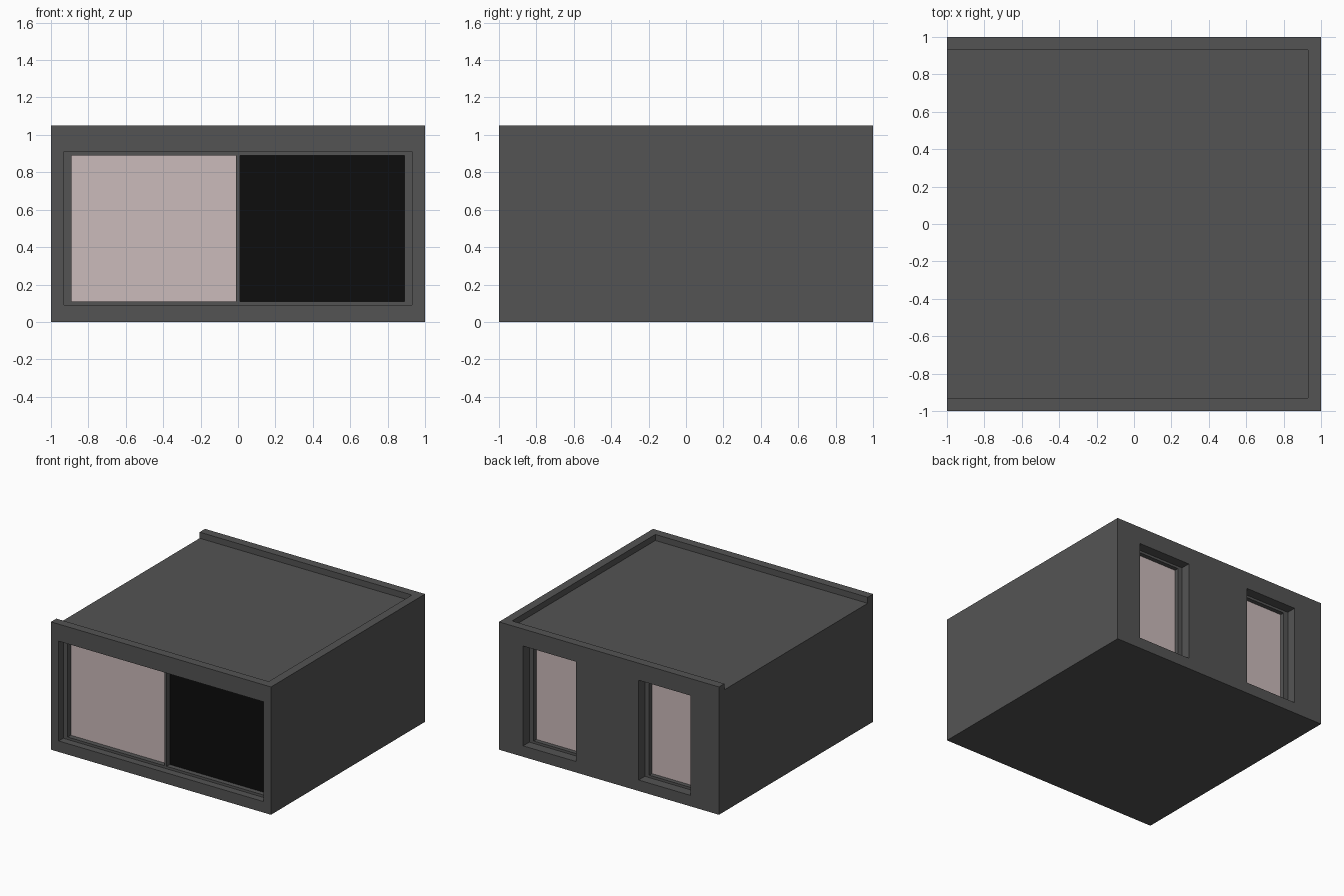
import bpy, bmesh
from mathutils import Vector

if "Cube" in bpy.data.objects:
    bpy.data.objects.remove(bpy.data.objects["Cube"])


def material(name, rgb):
    m = bpy.data.materials.new(name)
    m.diffuse_color = (*rgb, 1)
    m.use_nodes = True
    m.node_tree.nodes["Principled BSDF"].inputs["Base Color"].default_value = m.diffuse_color
    return m


GREY = material("dark grey render", (0.088, 0.088, 0.088))
BLIND = material("pale pink glass", (0.60, 0.495, 0.495))
BLACK = material("black glass", (0.004, 0.004, 0.004))


def boxes(name, mat, spans):
    """One object made of boxes, each given as (x0, x1, y0, y1, z0, z1)."""
    bm = bmesh.new()
    for x0, x1, y0, y1, z0, z1 in spans:
        y0, y1 = sorted((y0, y1))
        lo, hi = Vector((x0, y0, z0)), Vector((x1, y1, z1))
        for v in bmesh.ops.create_cube(bm, size=1)["verts"]:
            v.co = (lo + hi) / 2 + v.co * (hi - lo)
    me = bpy.data.meshes.new(name)
    bm.to_mesh(me)
    bm.free()
    me.materials.append(mat)
    ob = bpy.data.objects.new(name, me)
    bpy.context.collection.objects.link(ob)
    return ob


Z0, Z1 = 0.09, 0.91      # window opening heights
SIDE, RAIL = 0.04, 0.02  # frame member widths
cuts = []


def window(name, side, x0, x1, recess, glass, panes, mullions=()):
    """Recessed frame and glass on the front (side -1) or back (side 1) wall."""
    ya, yg, yb = side * (1 - recess), side * (1 - glass), side * (0.99 - glass)
    cuts.append((x0, x1, side * 1.1, yb, Z0, Z1))
    bars = [(x0, x0 + SIDE, ya, yb, Z0, Z1), (x1 - SIDE, x1, ya, yb, Z0, Z1),
            (x0 + SIDE, x1 - SIDE, ya, yb, Z0, Z0 + RAIL),
            (x0 + SIDE, x1 - SIDE, ya, yb, Z1 - RAIL, Z1)]
    bars += [(x - 0.01, x + 0.01, ya, yb, Z0 + RAIL, Z1 - RAIL) for x in mullions]
    boxes(name + "_frame", GREY, bars)
    edges = [x0 + SIDE, *mullions, x1 - SIDE]
    for i, mat in enumerate(panes):
        boxes(f"{name}_pane_{i + 1}", mat,
              [(edges[i], edges[i + 1], yg, yb, Z0 + RAIL, Z1 - RAIL)])


# Wide front window in two panes, and two tall back windows
window("front_window", -1, -0.93, 0.93, 0.06, 0.10, (BLIND, BLACK), (0,))
window("back_window_a", 1, 0.30, 0.78, 0.08, 0.115, (BLIND,))
window("back_window_b", 1, -0.74, -0.27, 0.08, 0.115, (BLIND,))

# Roof sunk behind a parapet that is open on the left side
cuts.append((-1.1, 0.93, -0.93, 0.93, 1.0, 1.2))

# House body with the recesses cut out
house = boxes("house_body", GREY, [(-1, 1, -1, 1, 0, 1.05)])
cutter = boxes("recess_cutter", GREY, cuts)
cutter.hide_render = True
mod = house.modifiers.new("recesses", "BOOLEAN")
mod.operation = "DIFFERENCE"
mod.solver = "EXACT"
mod.object = cutter
bpy.context.view_layer.objects.active = house
bpy.ops.object.modifier_apply(modifier=mod.name)
bpy.data.objects.remove(cutter)
